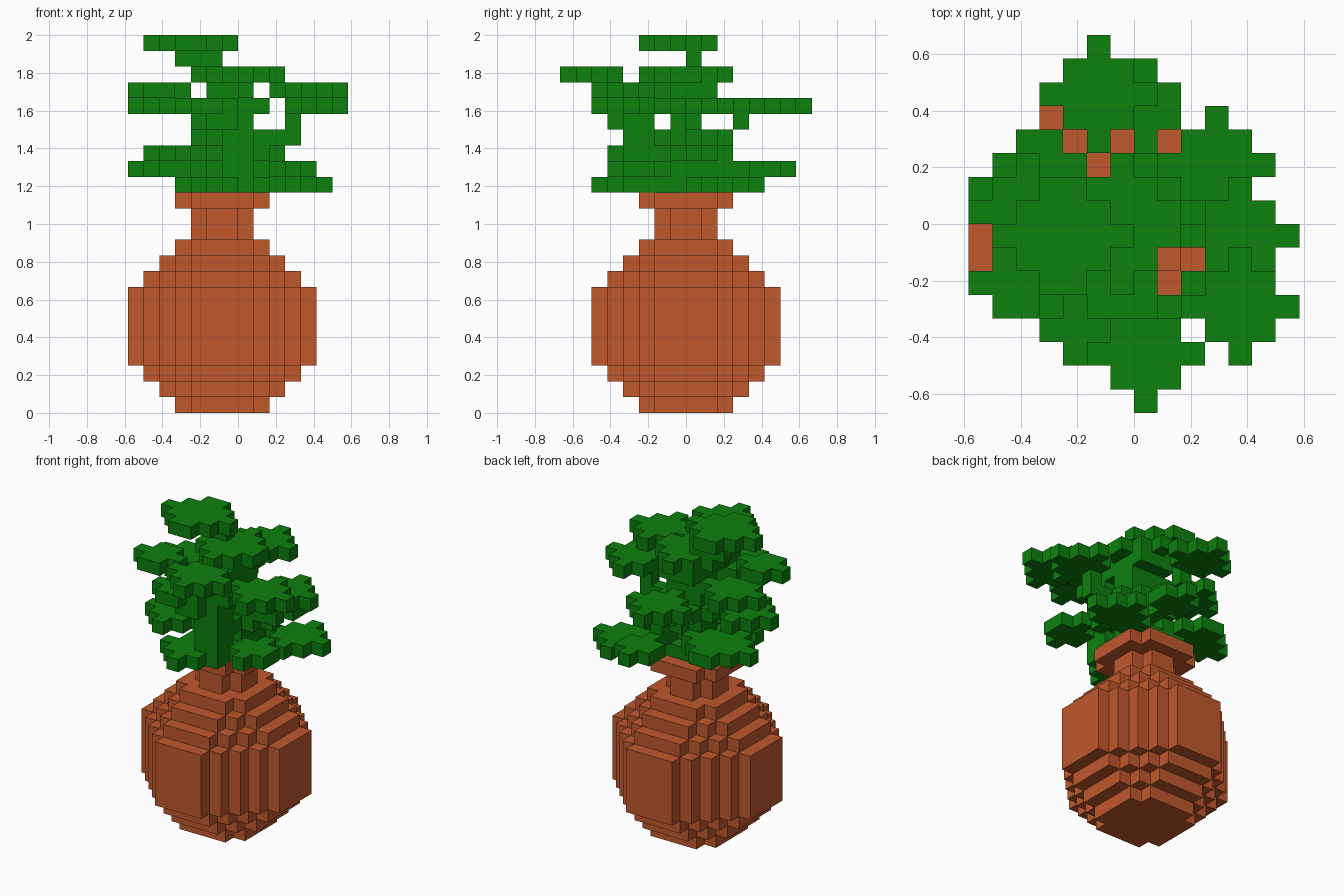
import bpy
import bmesh
from math import floor
from mathutils import Vector

UNIT = 1 / 12  # edge of one block

cube = bpy.data.objects.get("Cube")
if cube:
    bpy.data.objects.remove(cube, do_unlink=True)


def make_material(name, color):
    mat = bpy.data.materials.new(name)
    mat.use_nodes = True
    mat.diffuse_color = color
    mat.node_tree.nodes["Principled BSDF"].inputs["Base Color"].default_value = color
    return mat


def box(x, y, z):
    """Blocks filling three half-open ranges."""
    return {(i, j, k) for i in range(*x) for j in range(*y) for k in range(*z)}


def diamond(z, cx, cy, reach, limit=99):
    """One flat layer of blocks with a stepped diamond outline."""
    cells = set()
    for i in range(floor(cx) - 8, floor(cx) + 9):
        for j in range(floor(cy) - 8, floor(cy) + 9):
            dx, dy = abs(i + 0.5 - cx), abs(j + 0.5 - cy)
            if dx + dy <= reach and max(dx, dy) < limit:
                cells.add((i, j, z))
    return cells


def build(name, cells, mat):
    """Skin a set of blocks, keeping only the outside faces."""
    bm = bmesh.new()
    for cell in cells:
        for axis in range(3):
            for side in (0, 1):
                near = list(cell)
                near[axis] += 2 * side - 1
                if tuple(near) in cells:
                    continue
                u, v = (axis + 1) % 3, (axis + 2) % 3
                corners = []
                for a, b in ((0, 0), (1, 0), (1, 1), (0, 1)):
                    p = Vector(cell)
                    p[axis] += side
                    p[u] += a
                    p[v] += b
                    corners.append(bm.verts.new(p * UNIT))
                bm.faces.new(corners if side else corners[::-1])
    bmesh.ops.remove_doubles(bm, verts=bm.verts, dist=UNIT / 100)
    mesh = bpy.data.meshes.new(name)
    bm.to_mesh(mesh)
    bm.free()
    mesh.materials.append(mat)
    obj = bpy.data.objects.new(name, mesh)
    bpy.context.collection.objects.link(obj)
    return obj


terracotta = make_material("terracotta", (0.527, 0.098, 0.026, 1))
leaf_green = make_material("leaf green", (0.004, 0.216, 0.004, 1))

# Round pot: one radius per layer, then a narrow neck and a rim
pot = set()
for z, radius in enumerate([3, 4, 5] + [6] * 5 + [5, 4, 3, 2, 2, 3]):
    reach = 2 if radius == 2 else radius + 1
    pot |= diamond(z, -1, 0, reach, radius)
build("pot", pot, terracotta)

# Trunk and the twigs that carry the leaves
plant = box((-2, 1), (-1, 1), (14, 21))
plant |= box((-3, 1), (-2, 2), (14, 15))
plant |= box((-1, 1), (-4, -2), (14, 20))
plant |= box((-2, 1), (-4, 2), (20, 21))
plant |= box((0, 1), (-5, -3), (20, 21))
plant |= box((0, 2), (-4, -3), (19, 20))
plant |= box((-3, 0), (-3, -2), (19, 20))
plant |= box((1, 4), (-1, 0), (17, 18))
plant |= box((3, 4), (-1, 0), (18, 19))
plant |= box((-2, -1), (3, 4), (18, 19))
plant |= box((0, 1), (0, 4), (15, 16))
plant |= box((-4, -1), (0, 1), (22, 23))

# Leaves: layer, centre x, centre y, reach
leaves = [
    (14, 3.5, 2.5, 2), (14, -1.5, -3.5, 2),
    (15, 0.5, 5, 1.5), (15, -4, 1.5, 2.5), (15, 3.5, -3, 1.5),
    (16, -3.5, -2.5, 2), (16, 0.5, 0.5, 2),
    (17, -0.5, 0.5, 2), (18, -1, -3.5, 1.5),
    (19, -1.5, 5.5, 2), (19, -4.5, 0.5, 2), (19, 4.5, -0.5, 2),
    (19, -2, -4.5, 1.5),
    (20, 4.5, -3.5, 2), (20, -5, -2.5, 1.5),
    (21, 0.5, -5.5, 2), (21, -0.5, 0, 2.5),
    (23, -3, -0.5, 2.5),
]
for leaf in leaves:
    plant |= diamond(*leaf)

# Two leaves lack the tip that points at the trunk
plant -= {(2, -1, 19), (0, -4, 21)}
build("foliage", plant, leaf_green)
